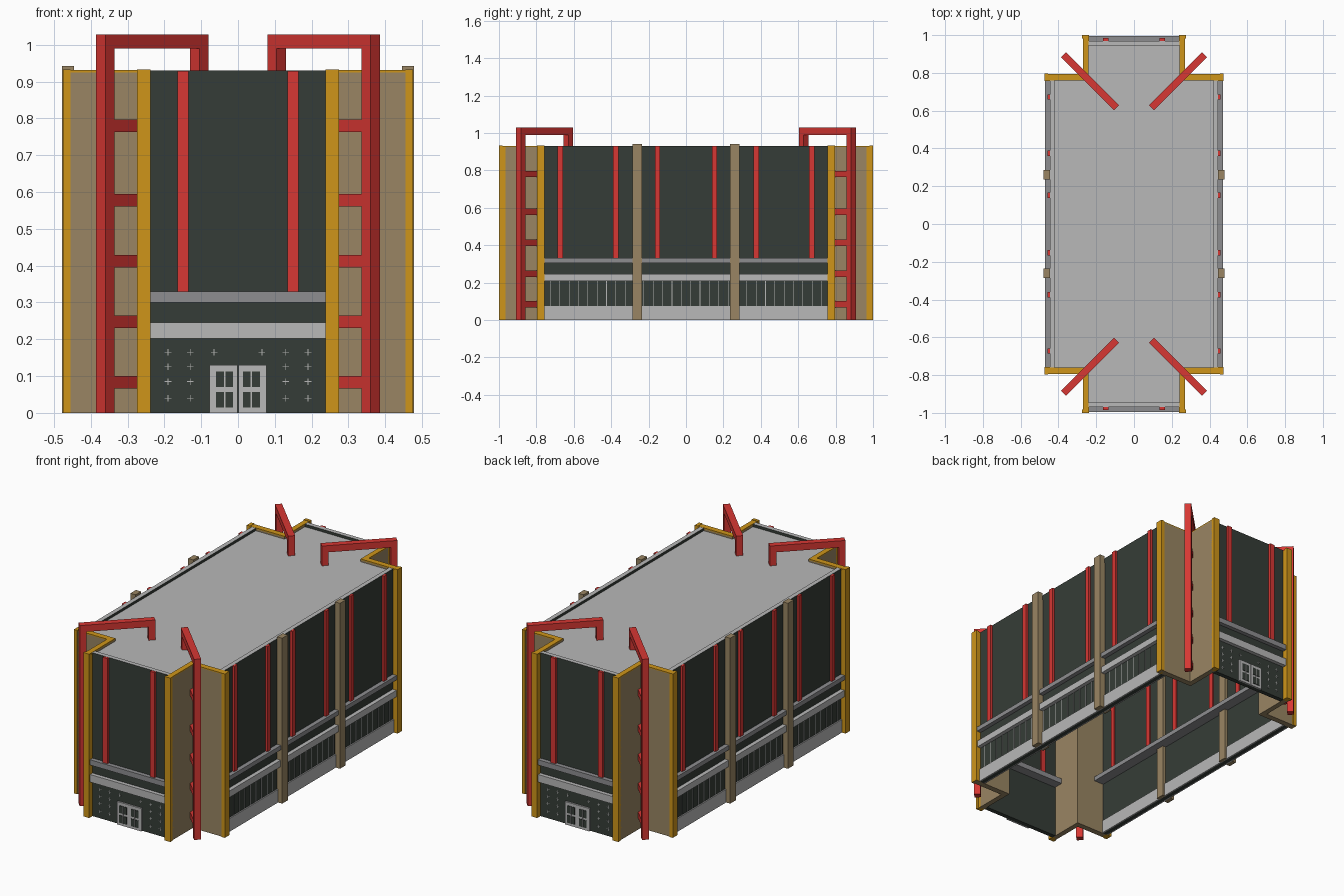
import bpy, bmesh, math
from mathutils import Matrix, Vector

if "Cube" in bpy.data.objects:
    bpy.data.objects.remove(bpy.data.objects["Cube"])


def mat(name, r, g, b):
    m = bpy.data.materials.new(name)
    m.diffuse_color = (r, g, b, 1)
    m.use_nodes = True
    m.node_tree.nodes["Principled BSDF"].inputs["Base Color"].default_value = m.diffuse_color
    return m


RED = mat("red steel", .68, .038, .033)
YELLOW = mat("yellow trim", .62, .30, .01)
TAN = mat("tan concrete", .32, .235, .125)
DARK = mat("dark glass", .036, .046, .038)
LIGHT = mat("light grey", .48, .48, .48)
GREY = mat("mid grey", .27, .27, .28)


def add_box(bm, x0, x1, y0, y1, z0, z1, m=Matrix()):
    c = Vector(((x0 + x1) / 2, (y0 + y1) / 2, (z0 + z1) / 2))
    bmesh.ops.create_cube(bm, size=1, matrix=m @ Matrix.Translation(c) @
                          Matrix.Diagonal((x1 - x0, y1 - y0, z1 - z0, 1)))


def finish(name, bm, *mats):
    bmesh.ops.recalc_face_normals(bm, faces=bm.faces)
    me = bpy.data.meshes.new(name)
    bm.to_mesh(me)
    bm.free()
    for m in mats:
        me.materials.append(m)
    ob = bpy.data.objects.new(name, me)
    bpy.context.collection.objects.link(ob)
    return ob


def part(name, material, boxes, mirror="", top=None, turn=None):
    """Boxes joined as one part, copied over the axes named in mirror."""
    bm = bmesh.new()
    for sx in ((1, -1) if "x" in mirror else (1,)):
        for sy in ((1, -1) if "y" in mirror else (1,)):
            m = Matrix.Diagonal((sx, sy, 1, 1))
            for b in boxes:
                add_box(bm, *b, m @ turn if turn else m)
    ob = finish(name, bm, material, *([top] if top else []))
    if top:
        for p in ob.data.polygons:
            p.material_index = int(p.normal.z > .9)
    return ob


# Hollow outer walls with grey parapet tops
part("side_walls", DARK, [(.42, .445, -.76, .76, .0, .93)], "x", LIGHT)
part("end_walls", DARK, [(-.24, .24, .945, .97, 0, .93)], "y", LIGHT)

# Roof deck, sunk behind the parapet
part("roof", LIGHT, [(-.42, .42, -.76, .76, .905, .915),
                     (-.24, .24, .76, .945, .905, .915),
                     (-.24, .24, -.945, -.76, .905, .915)])

# Tan walls of the four notched corners with yellow coping and edge columns
part("corner_walls", TAN, [(.24, .47, .76, .793, 0, .925),
                           (.24, .27, .793, .985, 0, .925)], "xy")
part("corner_coping", YELLOW, [(.24, .47, .76, .793, .925, .931),
                               (.24, .27, .793, .985, .925, .931)], "xy")
part("edge_columns", YELLOW, [(.455, .475, .757, .797, 0, .933),
                              (.237, .274, .982, 1.0, 0, .933),
                              (.44, .455, .757, .793, 0, .925),
                              (.237, .27, .965, .982, 0, .925)], "xy")

# Tan buttresses on the long sides
part("side_buttresses", TAN, [(.40, .478, .235, .285, 0, .90),
                              (.446, .478, .235, .285, .90, .942)], "xy")

# Horizontal ledges and the plinth
part("upper_ledge_sides", GREY, [(.36, .42, -.76, .76, .305, .33),
                                 (.445, .47, -.757, .757, .305, .33)], "x")
part("upper_ledge_ends", GREY, [(-.237, .237, .89, .945, .30, .33),
                                (-.237, .237, .97, .994, .30, .33)], "y")
part("lower_band_sides", LIGHT, [(.445, .468, -.757, .757, .208, .245)], "x")
part("lower_band_ends", LIGHT, [(-.237, .237, .97, .992, .202, .245)], "y")
part("side_plinth", LIGHT, [(.445, .452, -.757, .757, 0, .075),
                            (.413, .42, -.757, .757, 0, .075)], "x")

# Red vertical strips, outside and on the inner face
strips = []
for y in (.152, .375, .672):
    strips += [(.445, .458, y - .014, y + .014, .33, .929),
               (.412, .42, y - .014, y + .014, .33, .90)]
part("side_red_strips", RED, strips, "xy")
part("end_red_strips", RED, [(.134, .164, .97, .984, .33, .929),
                             (.134, .164, .937, .945, .33, .90)], "xy")

# Thin window bars along the ground floor sides
bars = []
for i in range(15):
    y = .025 + i * .05
    if abs(y - .26) > .03:
        bars.append((.445, .447, y - .0015, y + .0015, .075, .208))
part("side_window_bars", LIGHT, bars, "xy")

# Small cross-shaped glazing clips on the end facades
clips = []
for x in (.065, .13, .19):
    for z in (.04, .085, .125, .165):
        if x < .09 and z < .14:
            continue
        clips += [(x - .009, x + .009, .97, .9715, z - .001, z + .001),
                  (x - .001, x + .001, .97, .972, z - .009, z + .009)]
part("end_glazing_clips", LIGHT, clips, "xy")

# Double doors: light leaves with dark panes
part("double_doors", LIGHT, [(.001, .077, .97, .98, 0, .13)], "xy")
panes = [(x, x + .024, .98, .983, z, z + .042)
         for x in (.008, .038) for z in (.02, .072)]
panes = [(.014, .06, .98, .983, z, z + .042) for z in (.015, .07)]
part("door_panes", DARK, panes, "xy")
part("door_pane_bars", LIGHT, [(.034, .038, .98, .984, .015, .112)], "xy")

# Red diagonal frames over each corner: post, top beam, roof hook and rungs
turn = Matrix.Translation((.233, .756, 0)) @ Matrix.Rotation(math.radians(45), 4, 'Z')
frame = [(.163, .198, -.0185, .0185, 0, .99),
         (-.198, .198, -.0185, .0185, .99, 1.028),
         (-.198, -.163, -.0185, .0185, .915, .99)]
for z in (.083, .247, .412, .578, .78):
    frame.append((.03, .163, -.0165, .0165, z - .017, z + .017))
part("corner_frames", RED, frame, "xy", turn=turn)
